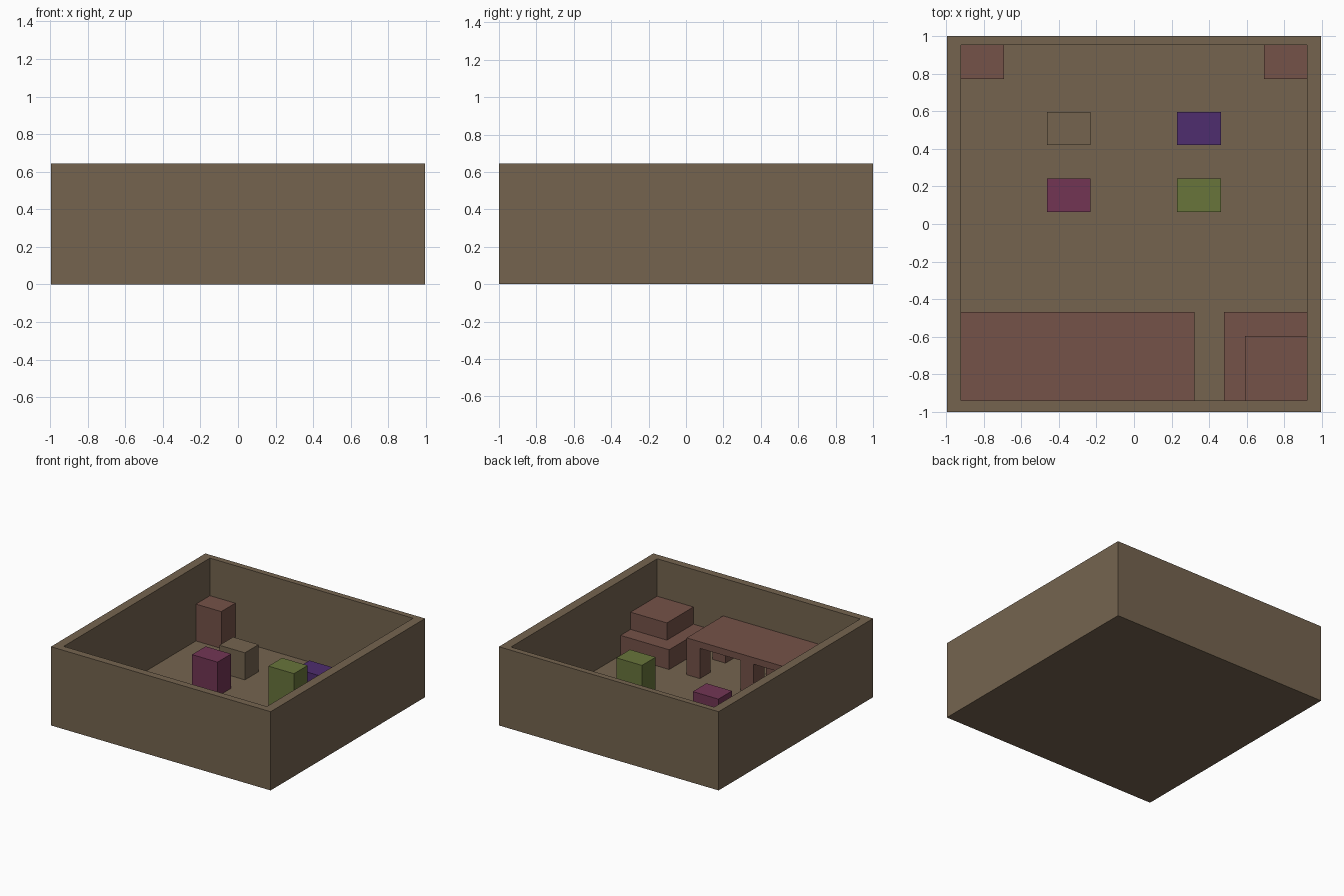
import bpy, bmesh

if "Cube" in bpy.data.objects:
    bpy.data.objects.remove(bpy.data.objects["Cube"])


def material(name, rgb):
    lin = [((c / 255 + 0.055) / 1.055) ** 2.4 for c in rgb]
    m = bpy.data.materials.new(name)
    m.diffuse_color = (*lin, 1)
    m.use_nodes = True
    m.node_tree.nodes["Principled BSDF"].inputs["Base Color"].default_value = m.diffuse_color
    return m


tan = material("tan brown", (117, 100, 79))
rust = material("reddish brown", (117, 82, 72))
violet = material("violet", (78, 45, 110))
plum = material("plum", (114, 53, 84))
green = material("olive green", (104, 117, 59))


def box(name, x, y, z, mat):
    """Flat-shaded box from (min, max) ranges on each axis."""
    bm = bmesh.new()
    bmesh.ops.create_cube(bm, size=1)
    for v in bm.verts:
        v.co = [r[0] if c < 0 else r[1] for c, r in zip(v.co, (x, y, z))]
    me = bpy.data.meshes.new(name)
    bm.to_mesh(me)
    bm.free()
    me.materials.append(mat)
    ob = bpy.data.objects.new(name, me)
    bpy.context.collection.objects.link(ob)
    return ob


FLOOR, RIM = 0.035, 0.645
X0, X1, Y0, Y1 = -0.922, 0.92, -0.94, 0.953   # inside of the room

# Room shell: outer box with its top face inset and pushed down to the floor
shell = box("room_shell", (-0.996, 0.996), (-1, 1), (0, RIM), tan)
bm = bmesh.new()
bm.from_mesh(shell.data)
top = max(bm.faces, key=lambda f: f.calc_center_median().z)
bmesh.ops.inset_individual(bm, faces=[top], thickness=0.05)
for v in top.verts:
    v.co.x = X0 if v.co.x < 0 else X1
    v.co.y = Y0 if v.co.y < 0 else Y1
walls = bmesh.ops.extrude_discrete_faces(bm, faces=[top])["faces"][0]
for v in walls.verts:
    v.co.z = FLOOR
bm.normal_update()
bm.to_mesh(shell.data)
bm.free()

# Corner posts at the back
box("post_left", (X0, -0.692), (0.772, Y1), (FLOOR, 0.337), rust)
box("post_right", (0.692, X1), (0.772, Y1), (FLOOR, 0.337), rust)

# Four blocks in the middle of the floor
for name, x, y, h, mat in (
        ("block_tan", -0.463, 0.42, 0.257, tan),
        ("block_violet", 0.23, 0.42, 0.25, violet),
        ("block_plum", -0.463, 0.065, 0.316, plum),
        ("block_green", 0.23, 0.065, 0.407, green)):
    box(name, (x, x + 0.232), (y, y + 0.177), (FLOOR, h), mat)

# Long counter on legs along the front wall
box("counter_top", (X0, 0.322), (Y0, -0.468), (0.283, 0.337), rust)
for i, x in enumerate((0.322, -0.165, X0 + 0.12)):
    for side, y in (("inner", -0.468), ("wall", Y0 + 0.14)):
        box(f"counter_leg_{side}_{i}", (x - 0.12, x), (y - 0.14, y),
            (FLOOR, 0.283), rust)

# Stepped platform in the front right corner
box("platform_lower", (0.48, X1), (Y0, -0.468), (FLOOR, 0.197), rust)
box("platform_upper", (0.591, X1), (Y0, -0.597), (0.197, 0.338), rust)
